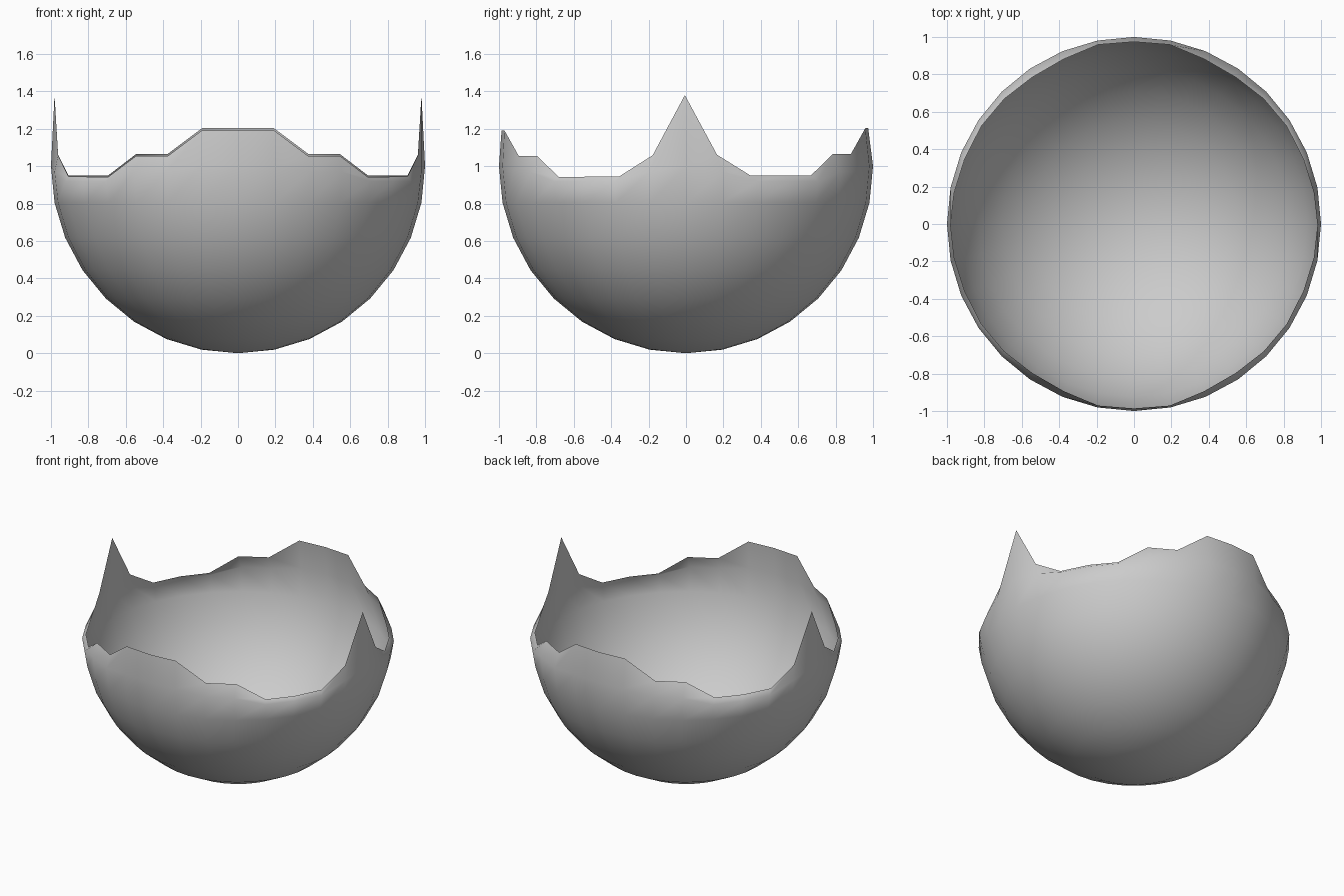
import bpy, bmesh, math

if "Cube" in bpy.data.objects:
    bpy.data.objects.remove(bpy.data.objects["Cube"])

SEG = 32
# one quarter of the ragged rim, from the side (x axis) to the front/back (y axis)
RIM_Z = [1.38, 1.06, 0.947, 0.947, 0.947, 1.06, 1.06, 1.198, 1.198]
MID_Z = [1.0, 0.97, 0.92, 0.92, 0.92, 0.97, 0.97, 1.0, 1.0]
RIM_Y = [0.0, 0.172, 0.352, 0.53, 0.675, 0.79, 0.888, 0.965, 0.98]


def mirrored(i):
    # fold a segment index back into the first quarter
    i %= SEG // 2
    return min(i, SEG // 2 - i)


bm = bmesh.new()
bottom = bm.verts.new((0, 0, 0))
rings = []

# bowl rings of a 16-ring sphere; the last two carry the jagged edge
for k in range(1, 10):
    a = math.pi * k / 16
    ring = []
    for i in range(SEG):
        t = 2 * math.pi * i / SEG
        q = mirrored(i)
        x, y = math.sin(a) * math.cos(t), math.sin(a) * math.sin(t)
        z = 1 - math.cos(a)
        if k == 8:
            z = MID_Z[q]
        elif k == 9:
            y = math.copysign(RIM_Y[q], y) - 0.006
            z = RIM_Z[q] + 0.006 * math.sin(t)
        ring.append(bm.verts.new((x, y, z)))
    rings.append(ring)

# bottom cap and side faces
for i in range(SEG):
    j = (i + 1) % SEG
    bm.faces.new((bottom, rings[0][j], rings[0][i]))
    for lo, hi in zip(rings, rings[1:]):
        bm.faces.new((lo[i], lo[j], hi[j], hi[i]))

for f in bm.faces:
    f.smooth = True
mesh = bpy.data.meshes.new("broken_shell_bowl")
bm.to_mesh(mesh)
bm.free()
bowl = bpy.data.objects.new("broken_shell_bowl", mesh)
bpy.context.collection.objects.link(bowl)
